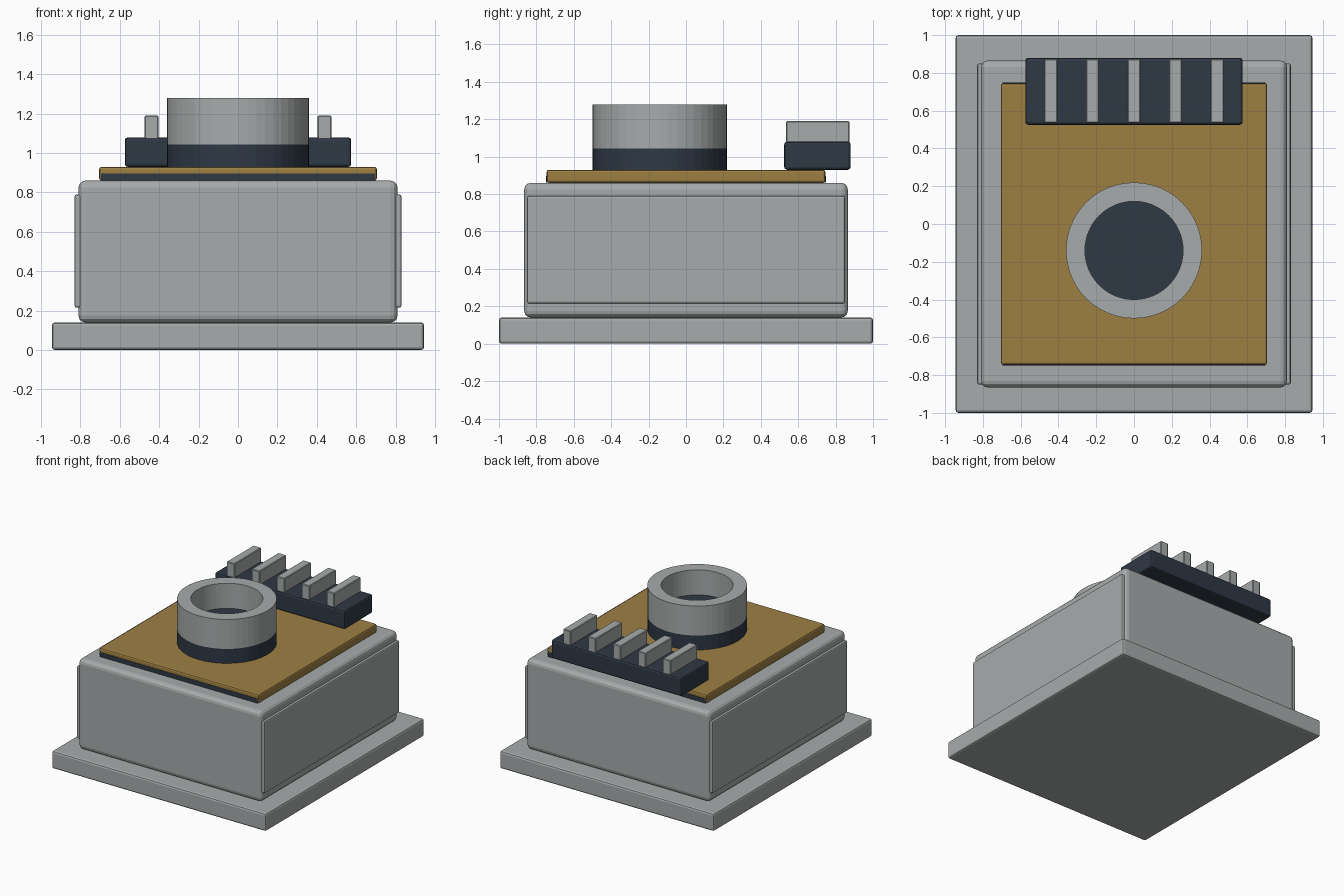
import bpy, bmesh, math

cube = bpy.data.objects.get("Cube")
if cube:
    bpy.data.objects.remove(cube, do_unlink=True)


def material(name, rgb):
    m = bpy.data.materials.new(name)
    m.use_nodes = True
    m.diffuse_color = (*rgb, 1)
    m.node_tree.nodes["Principled BSDF"].inputs["Base Color"].default_value = (*rgb, 1)
    return m


GREY = material("grey metal", (0.39, 0.41, 0.41))
GOLD = material("ochre board", (0.34, 0.215, 0.055))
DARK = material("dark navy plastic", (0.028, 0.04, 0.06))


def make(name, bm, *mats):
    mesh = bpy.data.meshes.new(name)
    bm.to_mesh(mesh)
    bm.free()
    for m in mats:
        mesh.materials.append(m)
    obj = bpy.data.objects.new(name, mesh)
    bpy.context.collection.objects.link(obj)
    return obj


def box(name, xs, ys, zs, mat, bevel=0.0, segments=2):
    """Bevelled box spanning the given x, y and z ranges."""
    bm = bmesh.new()
    bmesh.ops.create_cube(bm, size=1)
    for v in bm.verts:
        for i, (lo, hi) in enumerate((xs, ys, zs)):
            v.co[i] = hi if v.co[i] > 0 else lo
    obj = make(name, bm, mat)
    if bevel:
        mod = obj.modifiers.new("Bevel", 'BEVEL')
        mod.width = bevel
        mod.segments = segments
    return obj


# Base plate and housing
box("base_plate", (-0.945, 0.945), (-1, 1), (0, 0.14), GREY, 0.015)
box("housing", (-0.81, 0.81), (-0.865, 0.865), (0.14, 0.86), GREY, 0.035, 3)

# Raised side panels
for side, s in (("left", 1), ("right", -1)):
    box(side + "_panel", sorted((s * 0.76, s * 0.83)), (-0.85, 0.85),
        (0.215, 0.79), GREY, 0.01)

# Circuit board with dark strips along the lower front and back edges
box("circuit_board", (-0.705, 0.705), (-0.745, 0.745), (0.86, 0.93), GOLD, 0.012)
for end, s in (("front", -1), ("back", 1)):
    box(end + "_board_strip", (-0.695, 0.695), sorted((s * 0.742, s * 0.748)),
        (0.862, 0.897), DARK)

# Hollow round barrel: dark foot, grey wall, dark recessed floor
profile = [(0.36, 0.93), (0.36, 1.045), (0.36, 1.28), (0.26, 1.28), (0.26, 1.08)]
SIDES = 48
bm = bmesh.new()
rings = []
for r, z in profile:
    angles = [2 * math.pi * i / SIDES for i in range(SIDES)]
    rings.append([bm.verts.new((r * math.cos(a), r * math.sin(a) - 0.14, z))
                  for a in angles])
for level, (low, high) in enumerate(zip(rings, rings[1:])):
    for i in range(SIDES):
        j = (i + 1) % SIDES
        face = bm.faces.new((low[i], low[j], high[j], high[i]))
        face.material_index = 1 if level == 0 else 0
bm.faces.new(rings[-1]).material_index = 1
bm.faces.new(rings[0][::-1]).material_index = 1
bmesh.ops.recalc_face_normals(bm, faces=bm.faces)
make("barrel", bm, GREY, DARK)

# Connector block with its row of contact blades
box("connector", (-0.575, 0.575), (0.525, 0.88), (0.93, 1.08), DARK, 0.015)
for n in range(5):
    x = (n - 2) * 0.22
    box("contact_%d" % (n + 1), (x - 0.035, x + 0.035), (0.535, 0.873),
        (1.06, 1.19), GREY, 0.005, 1)
